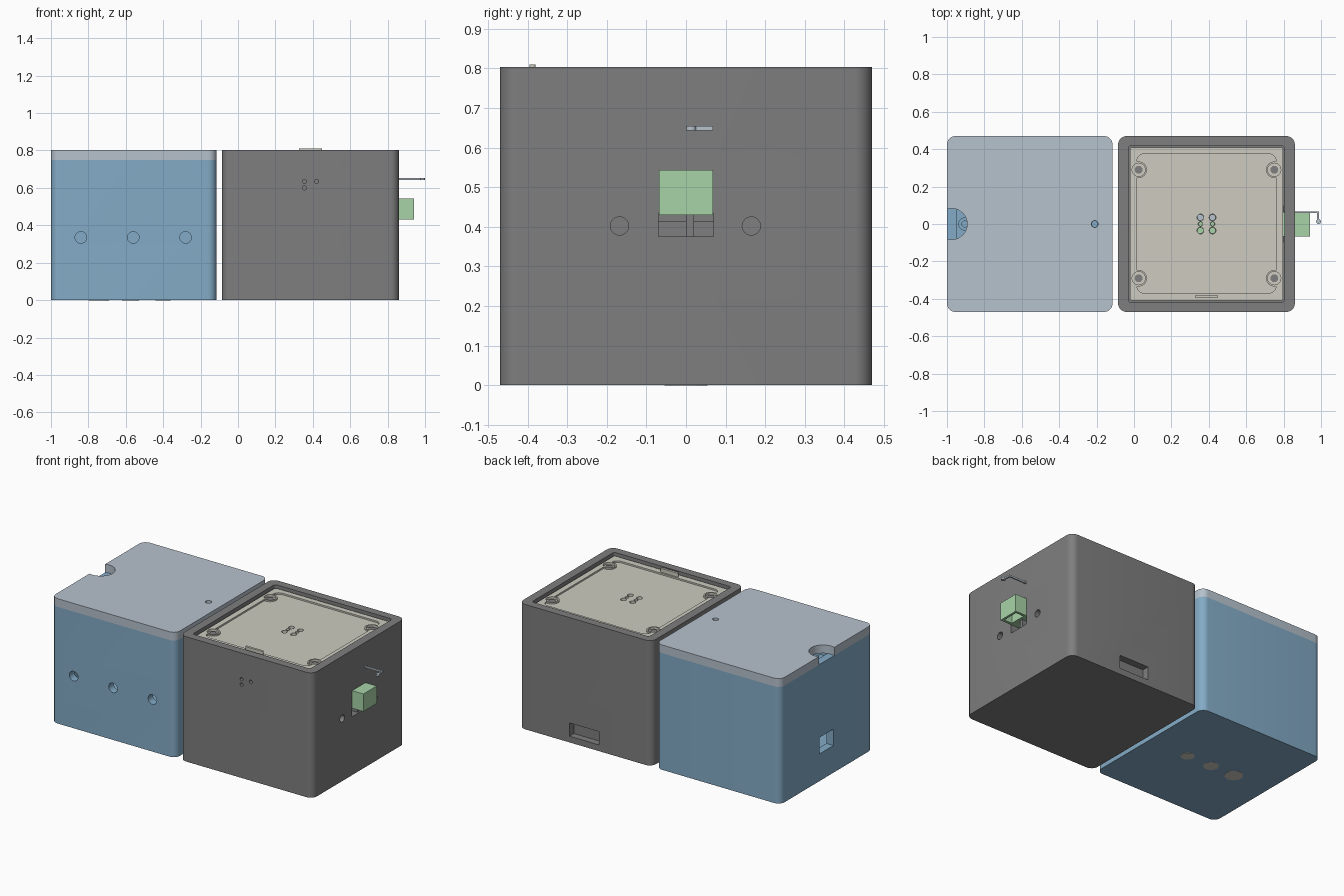
import bpy, bmesh, math
from mathutils import Matrix, Vector

if "Cube" in bpy.data.objects:
    bpy.data.objects.remove(bpy.data.objects["Cube"])


def material(name, rgb):
    m = bpy.data.materials.new(name)
    m.diffuse_color = (*rgb, 1)
    m.use_nodes = True
    m.node_tree.nodes["Principled BSDF"].inputs["Base Color"].default_value = m.diffuse_color
    return m


GREY = material("dark grey", (0.21, 0.21, 0.21))
BLUE = material("steel blue", (0.23, 0.41, 0.57))
PALE = material("pale blue grey", (0.47, 0.54, 0.61))
CREAM = material("warm cream", (0.61, 0.60, 0.53))
GREEN = material("soft green", (0.39, 0.65, 0.39))


def finish(name, bm, mat):
    bmesh.ops.recalc_face_normals(bm, faces=bm.faces)
    me = bpy.data.meshes.new(name)
    bm.to_mesh(me)
    bm.free()
    ob = bpy.data.objects.new(name, me)
    bpy.context.collection.objects.link(ob)
    if mat:
        me.materials.append(mat)
    return ob


def block(name, x, y, z, mat=None, r=0.0, seg=8):
    """Box from (min, max) ranges, vertical edges rounded by r."""
    bm = bmesh.new()
    bmesh.ops.create_cube(bm, size=1)
    for v in bm.verts:
        v.co = Vector([lo + (hi - lo) * (c + 0.5) for c, (lo, hi) in zip(v.co, (x, y, z))])
    if r:
        up = [e for e in bm.edges if abs(e.verts[0].co.z - e.verts[1].co.z) > 1e-5]
        bmesh.ops.bevel(bm, geom=up, offset=r, segments=seg, affect='EDGES', profile=0.5)
    return finish(name, bm, mat)


def rod(name, centre, r, length, axis='Z', mat=None, seg=32):
    """Cylinder centred on a point along one axis."""
    bm = bmesh.new()
    rot = {'Z': Matrix(), 'X': Matrix.Rotation(math.pi / 2, 4, 'Y'),
           'Y': Matrix.Rotation(math.pi / 2, 4, 'X')}[axis]
    bmesh.ops.create_cone(bm, cap_ends=True, segments=seg, radius1=r, radius2=r, depth=length,
                          matrix=Matrix.Translation(centre) @ rot)
    return finish(name, bm, mat)


def combine(ob, tools, operation='DIFFERENCE'):
    """Apply each tool to the object, then remove the tool."""
    for t in tools:
        mod = ob.modifiers.new("cut", 'BOOLEAN')
        mod.operation = operation
        mod.solver = 'EXACT'
        mod.object = t
        bpy.context.view_layer.update()
        me = bpy.data.meshes.new_from_object(
            ob.evaluated_get(bpy.context.evaluated_depsgraph_get()))
        ob.modifiers.clear()
        ob.data = me
        bpy.data.objects.remove(t)


W = 0.47          # half depth of both cases
H = 0.803         # overall case height
R = 0.045         # corner radius

# ---- blue case: hollow, with front holes and a side port ----
case = block("blue_case", (-1, -0.115), (-W, W), (0, 0.75), BLUE, R)
combine(case, [block("c", (-0.95, -0.165), (-W + 0.05, W - 0.05), (0.05, 0.9))]
        + [rod("c", (x, -W, 0.335), 0.031, 0.2, 'Y') for x in (-0.84, -0.56, -0.28)]
        + [block("c", (-1.1, -0.9), (-0.07, 0.07), (0.175, 0.28))])
for i, x in enumerate((-0.905, -0.21)):
    post = rod(f"screw_post_{i}", (x, 0, 0.58), 0.035, 0.33, 'Z', BLUE)
    combine(post, [rod("c", (x, 0, 0.74), 0.016, 0.1)])
block("post_ledge", (-0.96, -0.885), (-0.1, 0.1), (0.66, 0.72), BLUE)

# lid with cable notch and screw hole
lid = block("blue_case_lid", (-1, -0.115), (-W, W), (0.75, H), PALE, R)
combine(lid, [rod("c", (-0.975, 0, H), 0.083, 0.3, seg=48),
              rod("c", (-0.21, 0, H), 0.018, 0.3)])

# round pads flush under the case
for i, (x, r) in enumerate(((-0.40, 0.04), (-0.575, 0.045), (-0.745, 0.054))):
    rod(f"underside_pad_{i}", (x, 0, 0.002), r, 0.006, 'Z', CREAM)

# ---- grey case: hollow, open at the top ----
grey = block("grey_case", (-0.085, 0.86), (-W, W), (0, H), GREY, R)
combine(grey, [block("c", (-0.03, 0.805), (-0.418, 0.418), (0.05, 0.9), None, 0.015, 3)]
        + [rod("c", (x, -W, z), 0.011, 0.2, 'Y', seg=20)
           for x, z in ((0.355, 0.635), (0.42, 0.635), (0.355, 0.6))]
        + [rod("c", (0.86, y, 0.402), 0.023, 0.2, 'X') for y in (-0.168, 0.165)]
        + [block("c", (0.78, 0.9), (-0.07, 0.07), (0.375, 0.435)),
           block("c", (0.29, 0.5), (W - 0.045, W + 0.1), (0.04, 0.125))])
# divider behind the side opening
block("port_backing", (0.77, 0.80), (-0.10, 0.10), (0.33, 0.415), GREY)
block("port_divider", (0.79, 0.85), (0.0, 0.02), (0.37, 0.43), GREY)

# top panel: sunken middle, raised screw bosses, counterbores, light holes
T = 0.785
corners = [(x, y) for x in (0.025, 0.75) for y in (-0.29, 0.29)]
panel = block("top_panel", (-0.022, 0.797), (-0.41, 0.41), (0.735, T), CREAM, 0.012, 3)
combine(panel, [block("c", (0.015, 0.76), (-0.37, 0.375), (T - 0.01, 0.9), None, 0.04, 5)])
combine(panel, [rod("c", (x, y, T - 0.0215), 0.044, 0.04) for x, y in corners], 'UNION')
combine(panel, [rod("c", (x, y, T), 0.035, 0.03) for x, y in corners])
lights = [(x, y) for x in (0.355, 0.42) for y in (-0.035, 0, 0.035)]
combine(panel, [rod("c", (x, y, T), 0.012 if y == 0 else 0.018, 0.2, seg=24)
                for x, y in lights])
for i, (x, y) in enumerate(corners):
    rod(f"panel_screw_{i}", (x, y, T - 0.014), 0.021, 0.008, 'Z', GREY)
for i, (x, y) in enumerate(lights):
    rod(f"indicator_{i}", (x, y, 0.745), 0.011 if y == 0 else 0.017, 0.02, 'Z',
        PALE if y > 0 else GREEN, 24)

# thin raised tab at the front of the panel
block("panel_tab", (0.325, 0.45), (-0.395, -0.38), (0.75, 0.81), CREAM, 0.007, 4)

# ---- green side connector with a pocket underneath ----
plug = block("side_connector", (0.79, 0.94), (-0.068, 0.068), (0.43, 0.543), GREEN)
combine(plug, [block("c", (0.868, 0.925), (-0.052, 0.052), (0.4, 0.51))])

# ---- small hooked lever on the right wall ----
ZL = (0.643, 0.654)
block("lever_bar", (0.80, 0.988), (0.059, 0.068), ZL, PALE)
block("lever_arm", (0.979, 0.988), (0.01, 0.064), ZL, PALE)
rod("lever_tip", (0.987, 0.013, 0.6485), 0.013, 0.011, 'Z', PALE, 20)

# smooth rounded corners, crisp edges
for ob in bpy.context.scene.objects:
    ob.select_set(ob.type == 'MESH')
    bpy.context.view_layer.objects.active = ob
bpy.ops.object.shade_smooth_by_angle(angle=math.radians(30))
